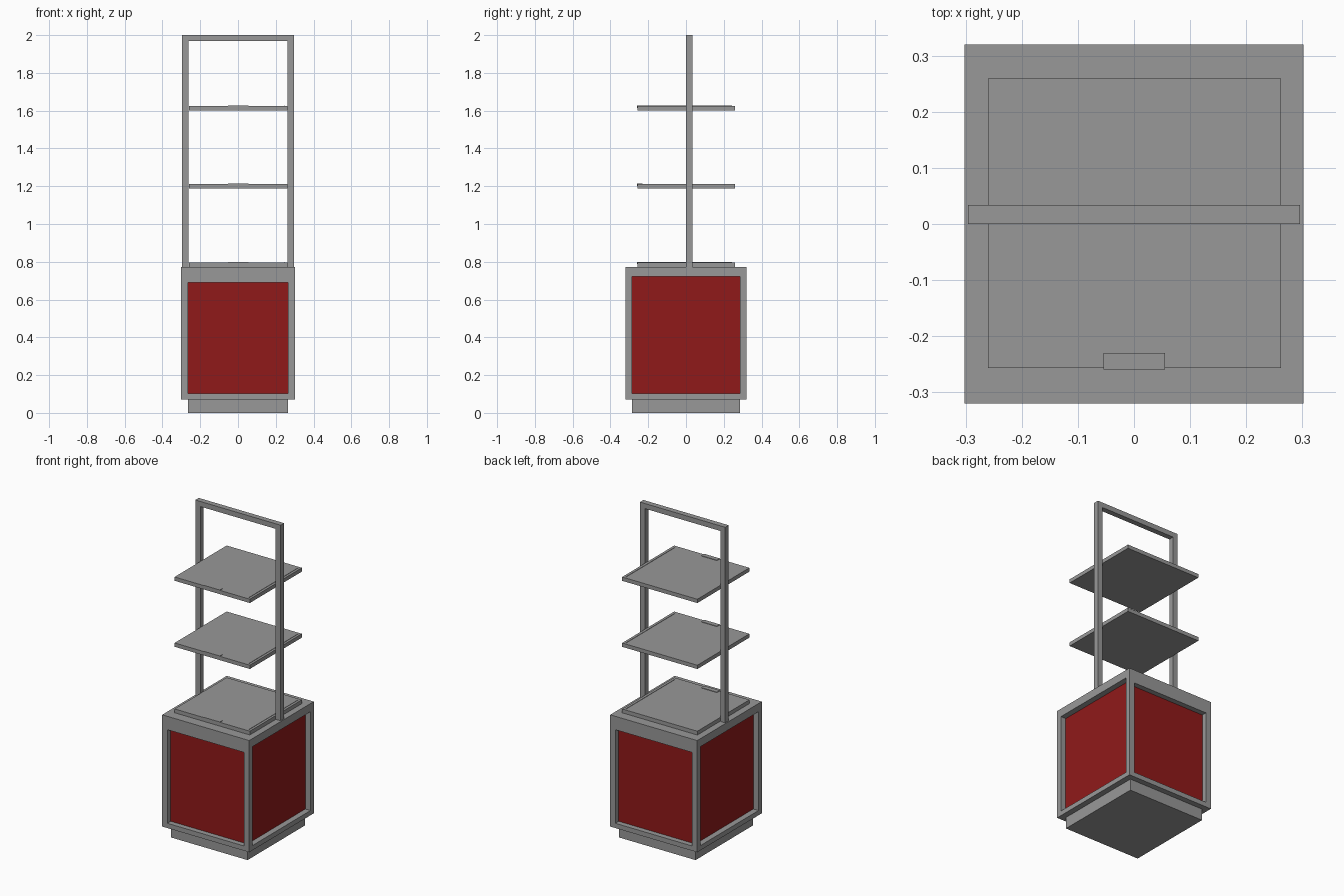
import bpy
import bmesh

if "Cube" in bpy.data.objects:
    bpy.data.objects.remove(bpy.data.objects["Cube"])


def material(name, colour):
    mat = bpy.data.materials.new(name)
    mat.diffuse_color = (*colour, 1)
    mat.use_nodes = True
    mat.node_tree.nodes["Principled BSDF"].inputs["Base Color"].default_value = mat.diffuse_color
    return mat


red = material("red_panel", (0.28, 0.01, 0.01))
grey = material("dark_grey", (0.314, 0.314, 0.314))


def box(name, x0, x1, y0, y1, z0, z1, mat=grey):
    """A box between the given limits; each pair may be in either order."""
    bm = bmesh.new()
    bmesh.ops.create_cube(bm, size=1)
    bmesh.ops.scale(bm, vec=(abs(x1 - x0), abs(y1 - y0), abs(z1 - z0)), verts=bm.verts)
    bmesh.ops.translate(bm, vec=((x0 + x1) / 2, (y0 + y1) / 2, (z0 + z1) / 2), verts=bm.verts)
    mesh = bpy.data.meshes.new(name)
    bm.to_mesh(mesh)
    bm.free()
    mesh.materials.append(mat)
    obj = bpy.data.objects.new(name, mesh)
    bpy.context.collection.objects.link(obj)
    return obj


W, D = 0.302, 0.32          # outer half width and depth of the cabinet
w, d = 0.266, 0.287         # inner half sizes, inside the frame
Z0, Z1 = 0.072, 0.773       # cabinet bottom and top
SILL, HEAD, RAIL = 0.102, 0.722, 0.689

# Plinth, base and top slabs
box("plinth", -w, w, -d + 0.002, d - 0.002, 0, Z0)
box("cabinet_base", -W, W, -D, D, Z0, SILL)
box("cabinet_top", -W, W, -D, D, HEAD, Z1)

# Corner posts and the deeper front and back rails
for sy, end in ((-1, "front"), (1, "back")):
    box(f"{end}_rail", -w, w, sy * d, sy * D, RAIL, HEAD)
    for sx, side in ((-1, "left"), (1, "right")):
        box(f"corner_post_{end}_{side}", sx * w, sx * W, sy * d, sy * D, SILL, HEAD)

# Recessed red panels
t = 0.012
for s, end, side in ((-1, "front", "left"), (1, "back", "right")):
    box(f"{end}_panel", -w, w, s * d, s * (d - t), SILL, HEAD, red)
    box(f"{side}_panel", s * w, s * (w - t), -d + t, d - t, SILL, HEAD, red)

# Upright display frame
p, pi, bar = 0.296, 0.262, 1.968
box("left_upright", -p, -pi, 0, 0.034, Z1, bar)
box("right_upright", pi, p, 0, 0.034, Z1, bar)
box("top_bar", -p, p, 0, 0.034, bar, 2.0)

# Shelves with a label tab at the front and a thin strip along the right
for i, z in enumerate((Z1, 1.187, 1.601), 1):
    top = z + 0.024
    box(f"shelf_{i}", -0.26, 0.262, -0.257, 0.259, z, top)
    box(f"shelf_tab_{i}", -0.054, 0.055, -0.259, -0.23, top - 0.01, top + 0.003)
    box(f"shelf_strip_{i}", 0.243, 0.247, -0.24, 0.244, top - 0.003, top + 0.002)
